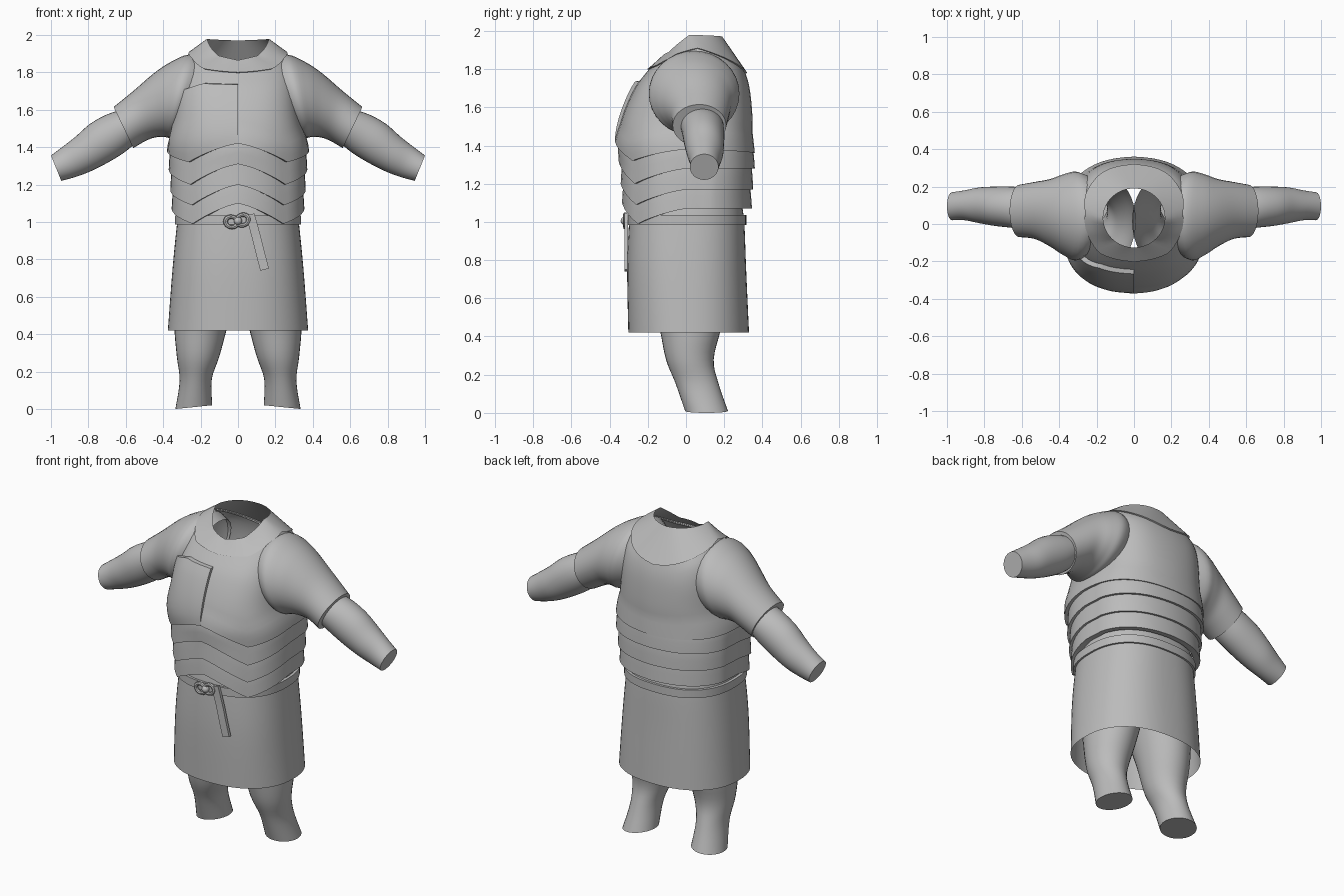
import bpy, bmesh, math
from mathutils import Vector

cube = bpy.data.objects.get("Cube")
if cube:
    bpy.data.objects.remove(cube)

grey = bpy.data.materials.new("plain_grey")
grey.use_nodes = True
grey.diffuse_color = (0.5, 0.5, 0.5, 1)
grey.node_tree.nodes["Principled BSDF"].inputs["Base Color"].default_value = (0.5, 0.5, 0.5, 1)

COLS = 64
ANGLES = [360 * i / COLS for i in range(COLS)]


def finish(obj, mirror=False, angle=35):
    obj.data.materials.append(grey)
    if mirror:
        obj.modifiers.new("Mirror", 'MIRROR')
    bpy.ops.object.select_all(action='DESELECT')
    obj.select_set(True)
    bpy.context.view_layer.objects.active = obj
    bpy.ops.object.shade_smooth_by_angle(angle=math.radians(angle))
    return obj


def loft(name, rows, closed=True, cap=(False, False), mirror=False):
    """Skin a list of point rows; cap closes the first and last row."""
    bm = bmesh.new()
    grid = [[bm.verts.new(p) for p in row] for row in rows]
    n = len(grid[0])
    for lo, hi in zip(grid, grid[1:]):
        for j in range(n if closed else n - 1):
            k = (j + 1) % n
            bm.faces.new((lo[j], lo[k], hi[k], hi[j]))
    for use, row in zip(cap, (grid[0], grid[-1])):
        if use:
            bm.faces.new(row)
    bmesh.ops.recalc_face_normals(bm, faces=bm.faces)
    mesh = bpy.data.meshes.new(name)
    bm.to_mesh(mesh)
    bm.free()
    obj = bpy.data.objects.new(name, mesh)
    bpy.context.collection.objects.link(obj)
    return finish(obj, mirror)


def resample(keys, k=4):
    """Catmull-Rom interpolation of number tuples."""
    out = []
    for i in range(len(keys) - 1):
        quad = (keys[max(i - 1, 0)], keys[i], keys[i + 1], keys[min(i + 2, len(keys) - 1)])
        for s in range(k):
            t = s / k
            out.append(tuple(b + t * (c - a) / 2 + t * t * (2 * a - 5 * b + 4 * c - d) / 2
                             + t ** 3 * (3 * b - a - 3 * c + d) / 2 for a, b, c, d in zip(*quad)))
    return out + [keys[-1]]


def lerp_key(v, keys):
    """Piecewise linear lookup; every key starts with its position."""
    if v <= keys[0][0]:
        return keys[0][1:]
    for a, b in zip(keys, keys[1:]):
        if v <= b[0]:
            t = (v - a[0]) / (b[0] - a[0])
            return tuple(p + t * (q - p) for p, q in zip(a[1:], b[1:]))
    return keys[-1][1:]


def by_angle(a, keys):
    a = abs((a + 180) % 360 - 180)
    return lerp_key(a, keys)[0]


def section(a, z, hw, yf, yb, n, ridge=0):
    """Rounded-box cross-section; angle 0 is the front, 90 the left."""
    s, c = math.sin(math.radians(a)), math.cos(math.radians(a))
    x = math.copysign(hw * abs(s) ** (2 / n), s)
    mid = (yf + yb) / 2
    y = mid - math.copysign((yb - yf) / 2 * abs(c) ** (2 / n), c)
    y -= math.copysign(ridge * max(0, 1 - abs(x) / 0.25), c)
    return Vector((x, y, z))


# Torso profile: height, half width, front, back, squareness
TORSO = resample([(0.95, .335, -.295, .31, 2.5), (1.1, .345, -.31, .315, 2.5),
                  (1.3, .36, -.325, .33, 2.6), (1.42, .365, -.345, .335, 2.6),
                  (1.55, .335, -.32, .335, 2.8), (1.7, .315, -.255, .32, 3),
                  (1.8, .30, -.18, .29, 2.9), (1.86, .28, -.13, .25, 2.6),
                  (1.92, .245, -.1, .22, 2.4)])


def torso(a, z, off=0):
    hw, yf, yb, n = lerp_key(z, TORSO)
    return section(a, z, hw + off, yf - off, yb + off, n, 0.013)


# Breastplate with chevron lower edge and tilted neckline
HEM = [(0, 1.42), (39.4, 1.32), (90, 1.38), (180, 1.36)]
NECKLINE = [(0, 1.80), (30, 1.82), (60, 1.88), (90, 1.91), (130, 1.86), (180, 1.78)]
RIM = [(0, 1.865), (40, 1.89), (60, 1.93), (85, 1.98), (180, 1.97)]
rows = [[torso(a, by_angle(a, HEM) + 0.004, -0.02) for a in ANGLES]]
for i in range(17):
    t = i / 16
    rows.append([torso(a, by_angle(a, HEM) * (1 - t) + by_angle(a, NECKLINE) * t,
                       0.014 * max(0, 1 - t * 4)) for a in ANGLES])
loft("breastplate", rows)

# Collar rising to the open neck
outer = [torso(a, by_angle(a, NECKLINE), 0.01) for a in ANGLES]
rim = [section(a, by_angle(a, RIM), 0.165, -0.125, 0.19, 2) for a in ANGLES]
rows = [[torso(a, by_angle(a, NECKLINE) - 0.006, -0.01) for a in ANGLES]]
rows += [[p.lerp(q, t) for p, q in zip(outer, rim)] for t in (0, 0.3, 0.6, 0.85, 1)]
loft("collar", rows)

# Overlapping plate on the right of the chest
PANEL_TOP = [(0, 1.735), (25, 1.74), (45, 1.715), (75, 1.69)]
side_angles = [-75 + 75 * i / 24 for i in range(25)]
rows = []
for i in range(11):
    t = i / 10
    row = []
    for a in side_angles:
        z = by_angle(a, HEM) * (1 - t) + by_angle(a, PANEL_TOP) * t
        row.append(torso(a, z, 0.014 + 0.008 * t))
    row.append(torso(0, row[-1].z, -0.01))
    rows.append(row)
rows.append([torso(a, by_angle(a, PANEL_TOP) + 0.003, -0.01) for a in side_angles + [0]])
loft("chest_overlay", rows, closed=False)

# Waist bands, each flaring over the next; the back half laps the front
for index, dip in enumerate((1.20, 1.09, 0.99)):
    edge = [(0, dip + .11), (39.4, dip), (90, dip + .08), (180, dip + .08)]
    rows = []
    for rise, off in ((0.004, -0.025), (0, 0.012), (0.06, 0.004), (0.11, -0.004), (0.17, -0.018)):
        rows.append([torso(a, by_angle(a, edge) + rise, off + (0.007 if 105 < a < 255 else 0))
                     for a in ANGLES])
    loft("waist_band_%d" % (index + 1), rows)

# Skirt and belt
SKIRT = resample([(1.1, .31, -.285, .29, 2.4), (1.0, .325, -.298, .305, 2.4),
                  (.75, .35, -.308, .315, 2.4), (.42, .375, -.302, .33, 2.3)])
loft("skirt", [[section(a, *key) for a in ANGLES] for key in SKIRT])
belt = [(1.035, .315), (1.035, .338), (0.985, .338), (0.985, .315)]
loft("belt", [[section(a, z, w, 0.03 - w, w - 0.022, 2.4) for a in ANGLES] for z, w in belt])


def limb(name, keys, cap_end):
    """Tube from rings given as edge point, opposite edge point, front and back."""
    rows = []
    for xa, za, xb, zb, y0, y1 in resample(keys):
        mid = Vector(((xa + xb) / 2, (y0 + y1) / 2, (za + zb) / 2))
        up = Vector(((xa - xb) / 2, 0, (za - zb) / 2))
        out = Vector((0, (y1 - y0) / 2, 0))
        rows.append([mid + up * math.cos(i * math.tau / 32) + out * math.sin(i * math.tau / 32)
                     for i in range(32)])
    loft(name, rows, cap=(False, cap_end), mirror=True)


# Short sleeves, forearms and legs
limb("sleeves", [(.17, 1.86, .30, 1.47, -.15, .25), (.26, 1.895, .36, 1.45, -.195, .28),
                 (.36, 1.855, .40, 1.455, -.165, .265), (.45, 1.795, .45, 1.45, -.12, .24),
                 (.56, 1.70, .50, 1.43, -.08, .225), (.665, 1.615, .56, 1.395, -.07, .21)], True)
limb("forearms", [(.62, 1.60, .55, 1.42, -.03, .195), (.70, 1.575, .61, 1.37, -.02, .2),
                  (.79, 1.525, .70, 1.315, -.01, .2), (.87, 1.455, .79, 1.27, .005, .195),
                  (.94, 1.40, .87, 1.24, .02, .18), (1.0, 1.355, .945, 1.22, .02, .17)], True)
limb("legs", [(.30, .92, -.01, .92, -.22, .25), (.33, .7, .005, .68, -.2, .23),
              (.34, .45, .055, .45, -.14, .185), (.327, .28, .10, .28, -.105, .145),
              (.312, .15, .14, .16, -.055, .17), (.335, .0, .138, .02, -.005, .22)], True)

# Knot with two loops
for name, x, z, tilt in (("knot_loop_right", -.035, 1.0, 0.3), ("knot_loop_left", .025, 1.01, -0.5)):
    bpy.ops.mesh.primitive_torus_add(major_radius=0.028, minor_radius=0.011, major_segments=20,
                                     minor_segments=8, location=(x, -0.318, z),
                                     rotation=(math.pi / 2, tilt, 0))
    bpy.context.object.name = name
    bpy.context.object.scale = (1.15, 1, 1)
    finish(bpy.context.object)
bpy.ops.mesh.primitive_uv_sphere_add(segments=16, ring_count=10, radius=0.022, location=(0, -0.32, 1.005))
bpy.context.object.name = "knot_centre"
finish(bpy.context.object)

# Hanging belt end
rows = []
for x, z, y in resample([(.065, 1.04, -.318), (.095, .93, -.316), (.118, .84, -.318), (.142, .745, -.318)]):
    rows.append([Vector((x + dx, y + dy, z + dx * 0.25))
                 for dx, dy in ((-.023, -.005), (.023, -.005), (.023, .013), (-.023, .013))])
loft("belt_tail", rows, cap=(True, True))
